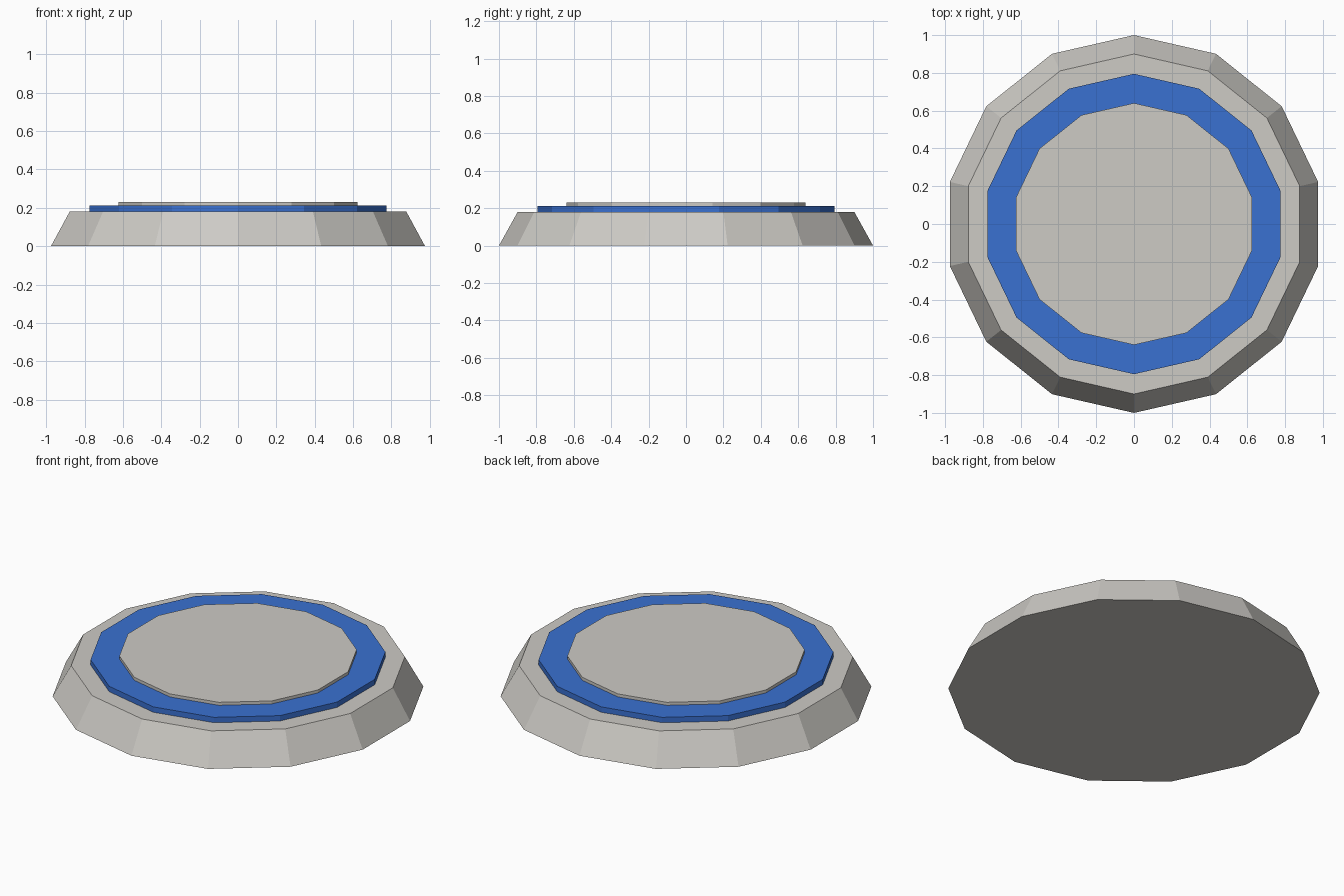
import bpy, bmesh, math

if "Cube" in bpy.data.objects:
    bpy.data.objects.remove(bpy.data.objects["Cube"])

SIDES = 14


def material(name, rgb):
    m = bpy.data.materials.new(name)
    m.diffuse_color = (*rgb, 1)
    m.use_nodes = True
    m.node_tree.nodes["Principled BSDF"].inputs["Base Color"].default_value = m.diffuse_color
    return m


def tier(name, r_bottom, r_top, z0, z1, mat):
    """Flat-sided frustum with a corner pointing along +y."""
    bm = bmesh.new()
    rings = []
    for r, z in ((r_bottom, z0), (r_top, z1)):
        angles = [2 * math.pi * i / SIDES for i in range(SIDES)]
        rings.append([bm.verts.new((r * math.sin(a), r * math.cos(a), z)) for a in angles])
    low, high = rings
    bm.faces.new(low)
    bm.faces.new(high)
    for i in range(SIDES):
        j = (i + 1) % SIDES
        bm.faces.new((low[i], low[j], high[j], high[i]))
    bmesh.ops.recalc_face_normals(bm, faces=bm.faces)
    mesh = bpy.data.meshes.new(name)
    bm.to_mesh(mesh)
    bm.free()
    mesh.materials.append(mat)
    obj = bpy.data.objects.new(name, mesh)
    bpy.context.collection.objects.link(obj)
    return obj


stone = material("warm_grey", (0.61, 0.595, 0.56))
blue = material("blue", (0.042, 0.165, 0.64))

# Sloped base, blue band and raised centre plate
tier("base", 1.0, 0.9, 0.0, 0.18, stone)
tier("blue_band", 0.795, 0.795, 0.18, 0.212, blue)
tier("centre_plate", 0.64, 0.64, 0.212, 0.23, stone)
